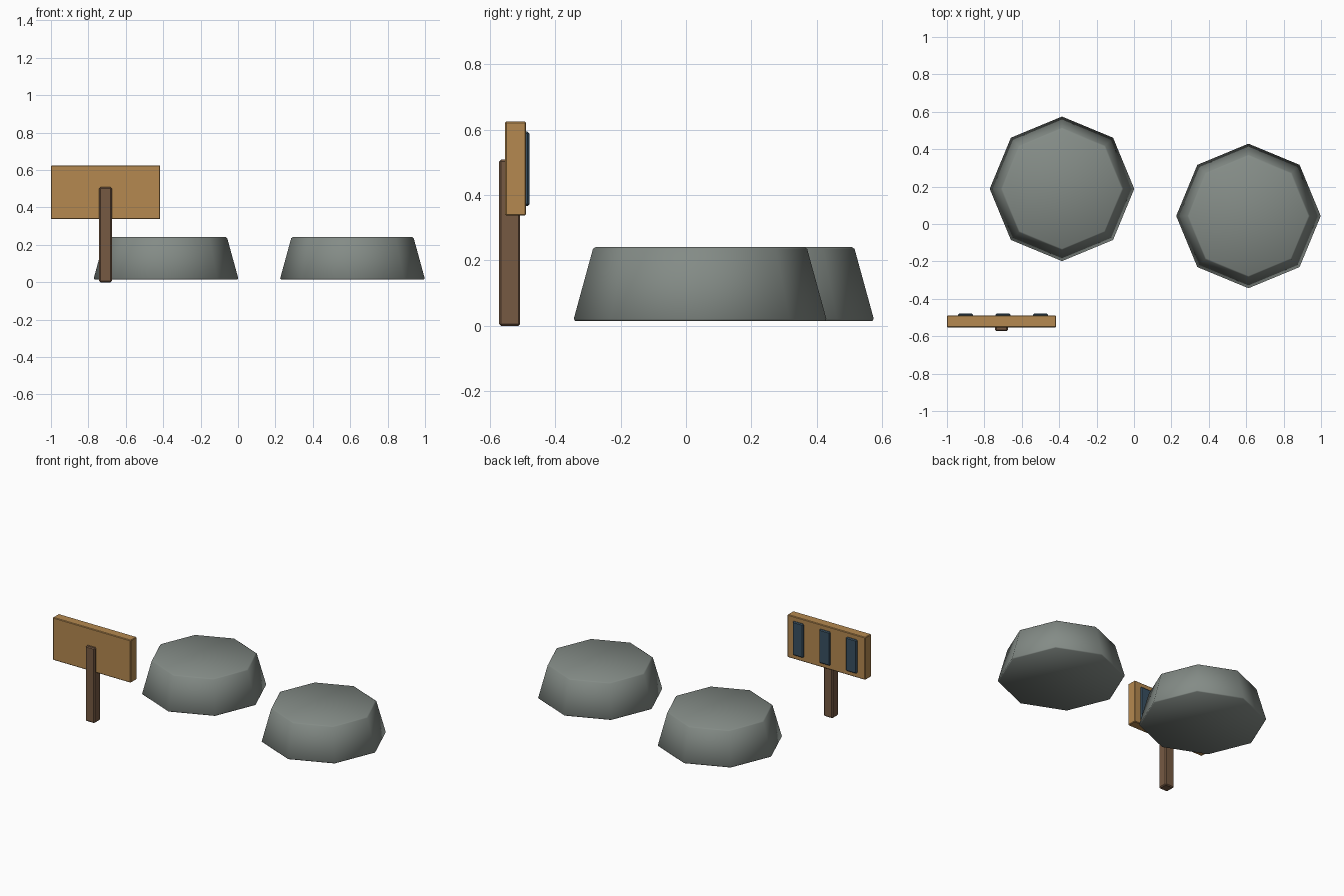
import bpy
from math import radians

if "Cube" in bpy.data.objects:
    bpy.data.objects.remove(bpy.data.objects["Cube"])


def material(name, rgb):
    mat = bpy.data.materials.new(name)
    mat.diffuse_color = (*rgb, 1)
    mat.use_nodes = True
    mat.node_tree.nodes["Principled BSDF"].inputs["Base Color"].default_value = mat.diffuse_color
    return mat


STONE = material("stone", (0.23, 0.26, 0.24))
WOOD = material("board_wood", (0.46, 0.25, 0.08))
DARK_WOOD = material("post_wood", (0.18, 0.10, 0.055))
SLATE = material("slate_blue", (0.04, 0.08, 0.12))


def finish(obj, name, mat, bevel):
    obj.name = name
    obj.data.materials.append(mat)
    mod = obj.modifiers.new("soft_edges", 'BEVEL')
    mod.width = bevel
    mod.segments = 1
    mod.limit_method = 'ANGLE'
    mod.angle_limit = radians(50)


def box(name, lo, hi, mat, bevel):
    centre = [(a + b) / 2 for a, b in zip(lo, hi)]
    bpy.ops.mesh.primitive_cube_add(size=1, location=centre)
    obj = bpy.context.object
    obj.scale = [b - a for a, b in zip(lo, hi)]
    bpy.ops.object.transform_apply(location=False, rotation=False, scale=True)
    finish(obj, name, mat, bevel)


# Two eight-sided stepping stones, smooth shaded
for name, x, y in (("left_stone", -0.385, 0.188), ("right_stone", 0.612, 0.043)):
    bpy.ops.mesh.primitive_cone_add(vertices=8, radius1=0.388, radius2=0.326,
                                    depth=0.226, location=(x, y, 0.128))
    finish(bpy.context.object, name, STONE, 0.006)
    bpy.ops.object.shade_smooth()

# Sign post and board
box("sign_post", (-0.742, -0.572, 0), (-0.675, -0.507, 0.508), DARK_WOOD, 0.006)
box("sign_board", (-1.0, -0.553, 0.337), (-0.416, -0.489, 0.625), WOOD, 0.004)

# Three dark plaques on the rear face of the board
for i in range(3):
    x = -0.9 + 0.2 * i
    box(f"plaque_{i + 1}", (x - 0.04, -0.497, 0.366), (x + 0.04, -0.479, 0.594),
        SLATE, 0.006)
